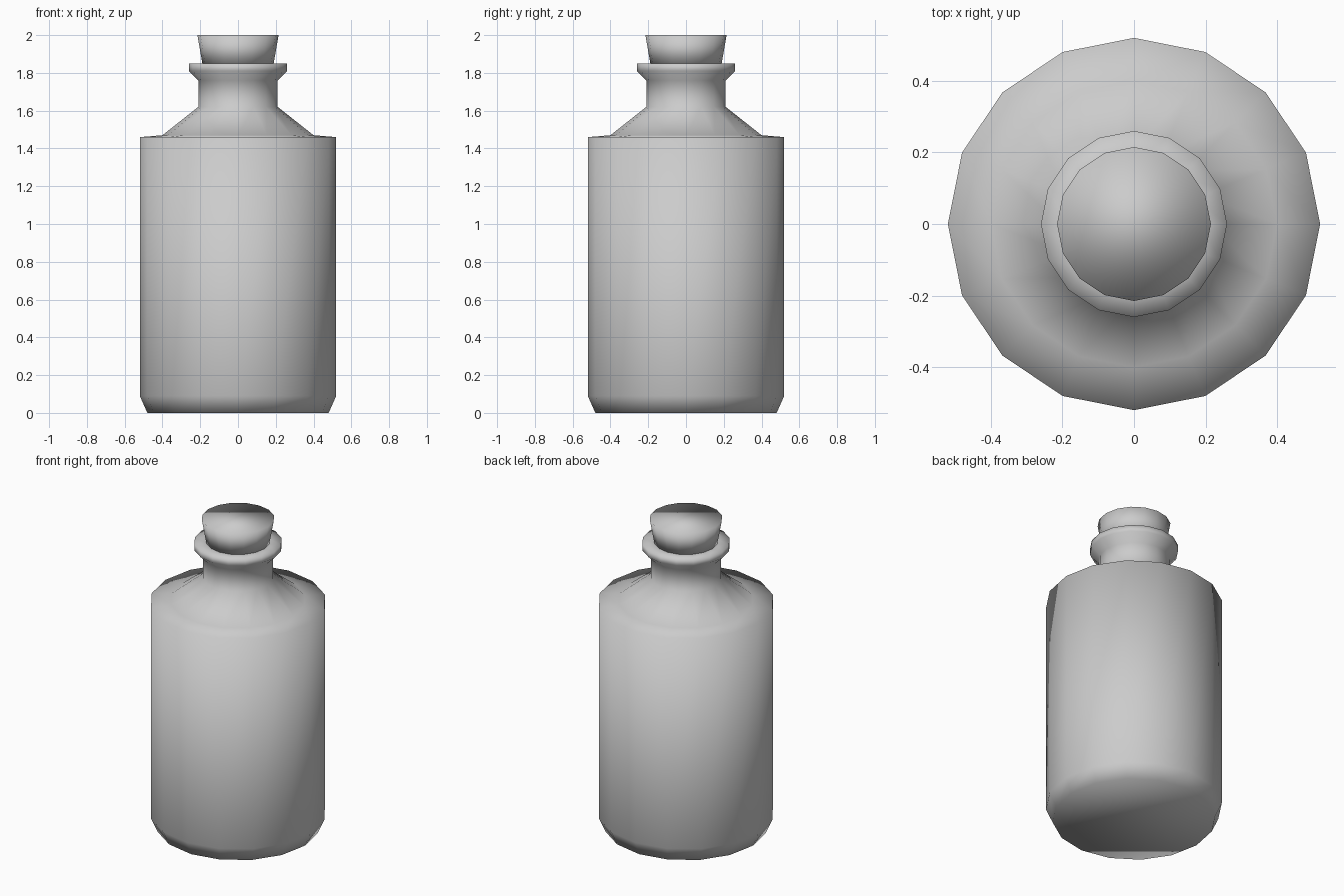
import bpy, bmesh
from math import cos, sin, pi

if "Cube" in bpy.data.objects:
    bpy.data.objects.remove(bpy.data.objects["Cube"])

SIDES = 16


def lathe(name, profile, cap_top):
    """Spin a (radius, height) profile around z, with n-gon caps."""
    bm = bmesh.new()
    rings = [[bm.verts.new((r * cos(2 * pi * i / SIDES), r * sin(2 * pi * i / SIDES), z))
              for i in range(SIDES)] for r, z in profile]
    for low, high in zip(rings, rings[1:]):
        for i in range(SIDES):
            j = (i + 1) % SIDES
            bm.faces.new((low[i], low[j], high[j], high[i]))
    bm.faces.new(rings[0][::-1])
    if cap_top:
        bm.faces.new(rings[-1])
    for f in bm.faces:
        f.smooth = True
    mesh = bpy.data.meshes.new(name)
    bm.to_mesh(mesh)
    bm.free()
    obj = bpy.data.objects.new(name, mesh)
    bpy.context.collection.objects.link(obj)
    return obj


# Bottle: bevelled foot, straight body, sloped shoulder, neck and flared lip
lathe("bottle", [(0.48, 0), (0.52, 0.09), (0.52, 1.46), (0.40, 1.47), (0.21, 1.62),
                 (0.21, 1.76), (0.26, 1.81), (0.26, 1.85), (0.187, 1.85)], False)

# Tapered cork seated in the mouth
lathe("cork", [(0.187, 1.84), (0.215, 2.0)], True)
